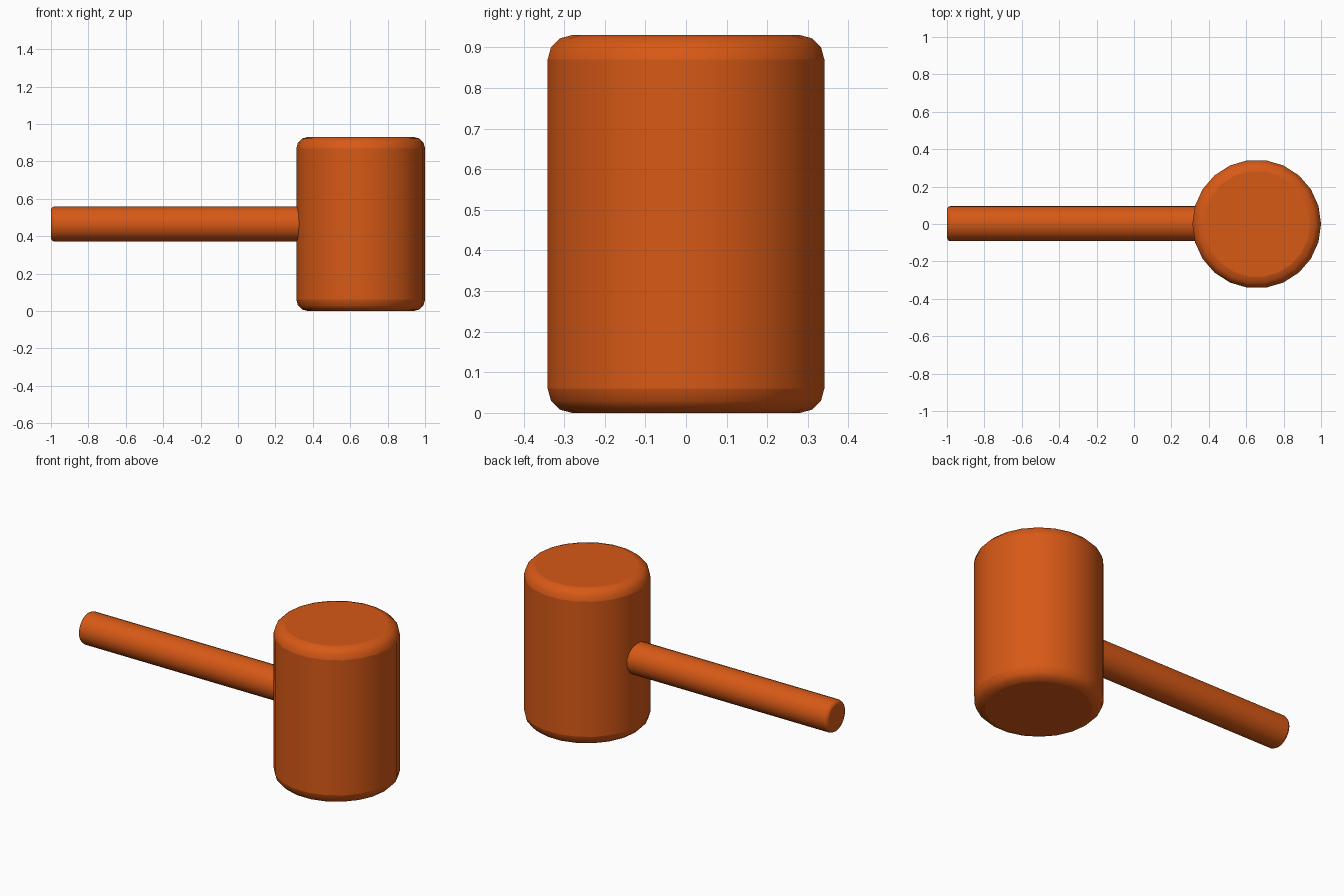
import bpy, math

if "Cube" in bpy.data.objects:
    bpy.data.objects.remove(bpy.data.objects["Cube"])

mat = bpy.data.materials.new("orange")
mat.diffuse_color = (0.68, 0.10, 0.008, 1)
mat.use_nodes = True
mat.node_tree.nodes["Principled BSDF"].inputs["Base Color"].default_value = mat.diffuse_color


def rounded_cylinder(name, radius, length, sides, loc, rot, bevel, segments):
    bpy.ops.mesh.primitive_cylinder_add(vertices=sides, radius=radius, depth=length,
                                        location=loc, rotation=rot)
    ob = bpy.context.object
    ob.name = name
    ob.data.materials.append(mat)
    # round only the two rims
    mod = ob.modifiers.new("rim", 'BEVEL')
    mod.width = bevel
    mod.segments = segments
    mod.limit_method = 'ANGLE'
    mod.angle_limit = math.radians(40)
    bpy.ops.object.shade_smooth_by_angle(angle=math.radians(50))
    return ob


# upright mallet head
rounded_cylinder("mallet_head", 0.344, 0.93, 22, (0.656, 0, 0.465),
                 (0, 0, math.radians(90)), 0.06, 3)

# round handle running into the head
rounded_cylinder("handle", 0.094, 1.5, 24, (-0.25, 0.002, 0.465),
                 (0, math.radians(90), 0), 0.018, 2)
